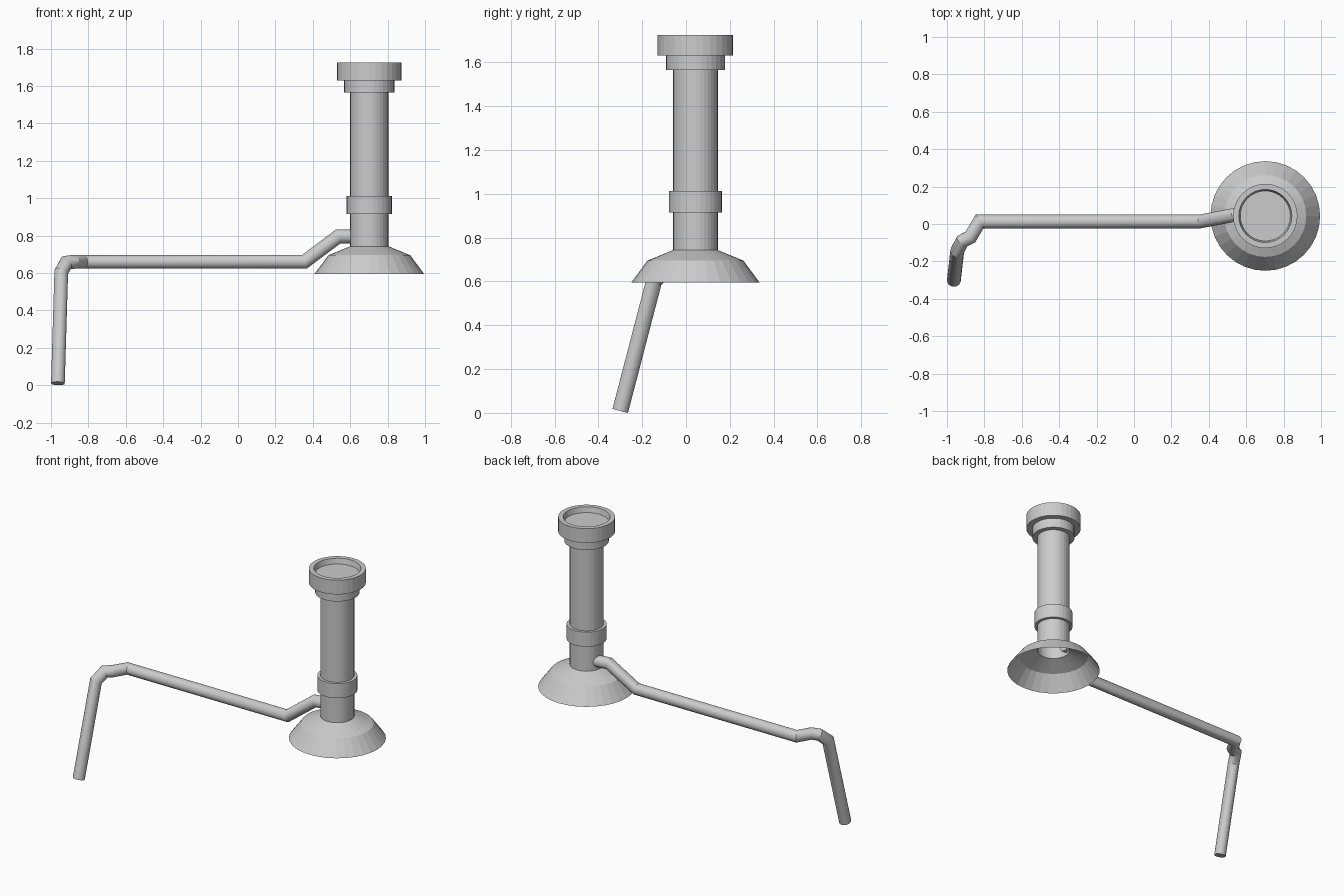
import bpy, bmesh, math
from mathutils import Vector

if "Cube" in bpy.data.objects:
    bpy.data.objects.remove(bpy.data.objects["Cube"])

CX, CY = 0.702, 0.043   # axis of the upright column


def finish(name, bm, smooth=False):
    me = bpy.data.meshes.new(name)
    bm.to_mesh(me)
    bm.free()
    ob = bpy.data.objects.new(name, me)
    bpy.context.collection.objects.link(ob)
    if smooth:
        me.shade_smooth()
        me.set_sharp_from_angle(angle=math.radians(30))
    return ob


def lathe(name, profile, sides=32, smooth=False):
    """Spin an (r, z) profile about the column axis; r = 0 closes to a point."""
    bm = bmesh.new()
    rings = []
    for r, z in profile:
        n = sides if r > 0 else 1
        rings.append([bm.verts.new((CX + r * math.cos(math.tau * i / sides),
                                    CY + r * math.sin(math.tau * i / sides), z))
                      for i in range(n)])
    for a, b in zip(rings, rings[1:]):
        for i in range(sides):
            j = (i + 1) % sides
            if len(b) == 1:
                bm.faces.new((a[i], a[j], b[0]))
            else:
                bm.faces.new((a[i], a[j], b[j], b[i]))
    return finish(name, bm, smooth)


def mitred_pipe(name, path, radius, sides=20):
    """Sweep a circle along a path, with a clean mitre at every bend."""
    pts = [Vector(p) for p in path]
    dirs = [(b - a).normalized() for a, b in zip(pts, pts[1:])]
    bm = bmesh.new()
    u = dirs[0].orthogonal().normalized()
    v = dirs[0].cross(u)
    ring = [pts[0] + radius * (u * math.cos(math.tau * i / sides)
                               + v * math.sin(math.tau * i / sides))
            for i in range(sides)]
    rings = [[bm.verts.new(p) for p in ring]]
    for k, d in enumerate(dirs):
        q = pts[k + 1]
        n = (d + dirs[k + 1]).normalized() if k + 1 < len(dirs) else d
        ring = [p + d * ((q - p).dot(n) / d.dot(n)) for p in ring]
        rings.append([bm.verts.new(p) for p in ring])
    for a, b in zip(rings, rings[1:]):
        for i in range(sides):
            j = (i + 1) % sides
            bm.faces.new((a[i], a[j], b[j], b[i]))
    bm.faces.new(rings[0][::-1])
    bm.faces.new(rings[-1])
    return finish(name, bm, True)


# Flared, hollow skirt below the column
lathe("bell_skirt", [(0.293, 0.595), (0.219, 0.695), (0.102, 0.743)])

# Upright tube, open at the bottom
lathe("column_tube", [(0.102, 0.74), (0.102, 1.57)])

# Collar around the tube
lathe("column_collar", [(0.102, 0.915), (0.121, 0.915), (0.121, 1.012), (0.102, 1.012)])

# Stepped cup at the top, with a recessed floor
lathe("top_cup", [(0.102, 1.565), (0.134, 1.565), (0.134, 1.63), (0.172, 1.63),
                  (0.172, 1.725), (0.142, 1.725), (0.134, 1.69), (0, 1.69)])

# Long cranked pipe and its sloping leg
mitred_pipe("side_pipe", [(0.63, 0.062, 0.795), (0.535, 0.048, 0.795),
                          (0.355, 0.014, 0.66), (-0.825, 0.014, 0.66),
                          (-0.875, -0.07, 0.66), (-0.918, -0.092, 0.655),
                          (-0.945, -0.145, 0.605), (-0.963, -0.30, 0.0095)], 0.037)
